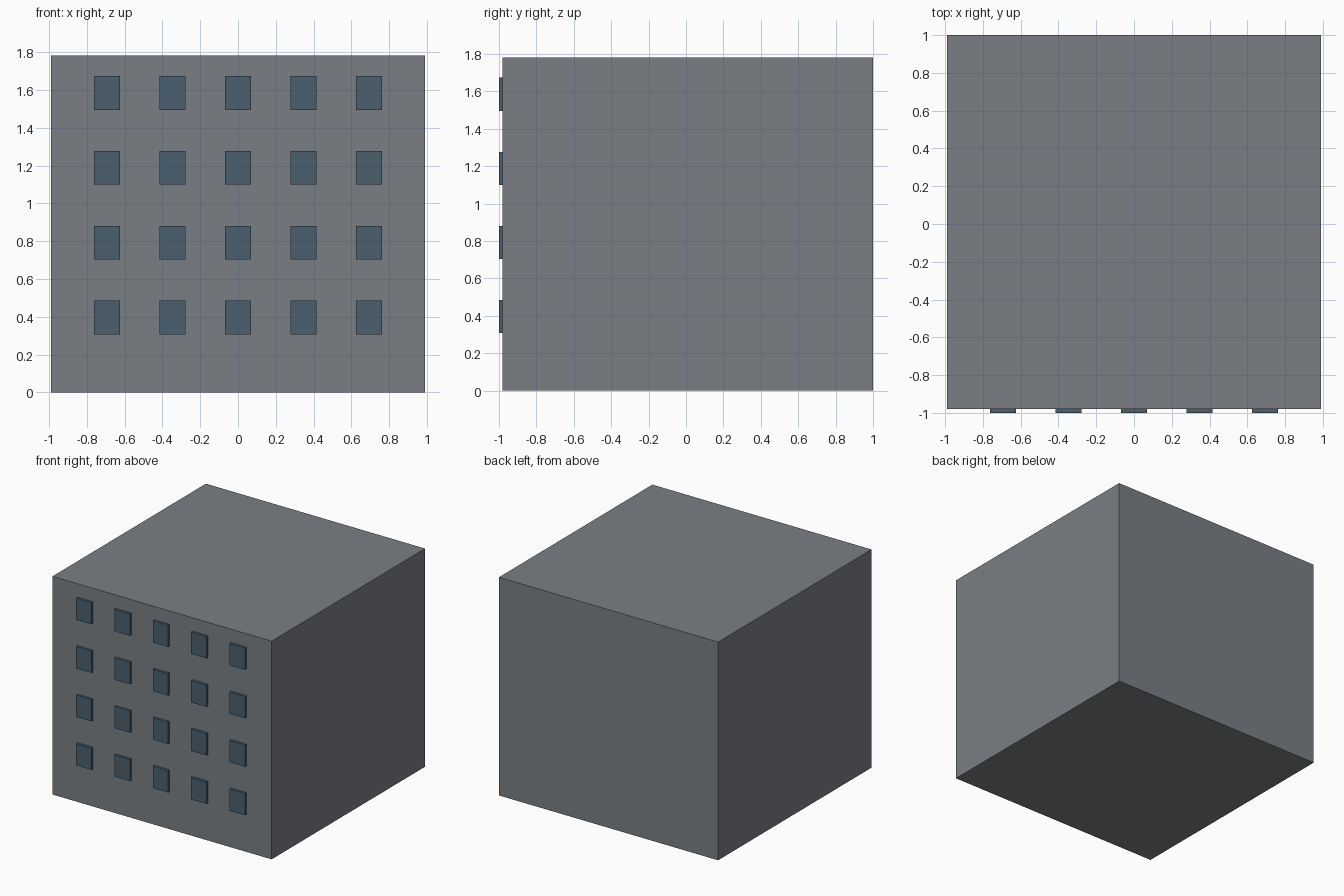
import bpy

if "Cube" in bpy.data.objects:
    bpy.data.objects.remove(bpy.data.objects["Cube"])

U = 2 / 10.1  # the block is 10 x 10 x 9 modules, windows stand 0.1 proud


def material(name, color):
    mat = bpy.data.materials.new(name)
    mat.diffuse_color = (*color, 1)
    mat.use_nodes = True
    mat.node_tree.nodes["Principled BSDF"].inputs["Base Color"].default_value = mat.diffuse_color
    return mat


def box(name, size, center, mat):
    bpy.ops.mesh.primitive_cube_add(size=1, location=center)
    obj = bpy.context.object
    obj.name = name
    obj.scale = size
    bpy.ops.object.transform_apply(location=False, rotation=False, scale=True)
    obj.data.materials.append(mat)


wall = material("wall_grey", (0.195, 0.212, 0.232))
glass = material("window_blue", (0.07, 0.112, 0.155))

# Main building block, its back wall at y = 1
front_y = 1 - 10 * U
box("building_block", (10 * U, 10 * U, 9 * U), (0, 1 - 5 * U, 4.5 * U), wall)

# Dark blue window panels, half sunk into the front wall
for row in range(4):
    for col in range(5):
        x = (col - 2) * 1.75 * U
        z = (row + 1) * 2 * U
        box(f"window_{row + 1}_{col + 1}",
            (0.7 * U, 0.2 * U, 0.9 * U), (x, front_y, z), glass)
